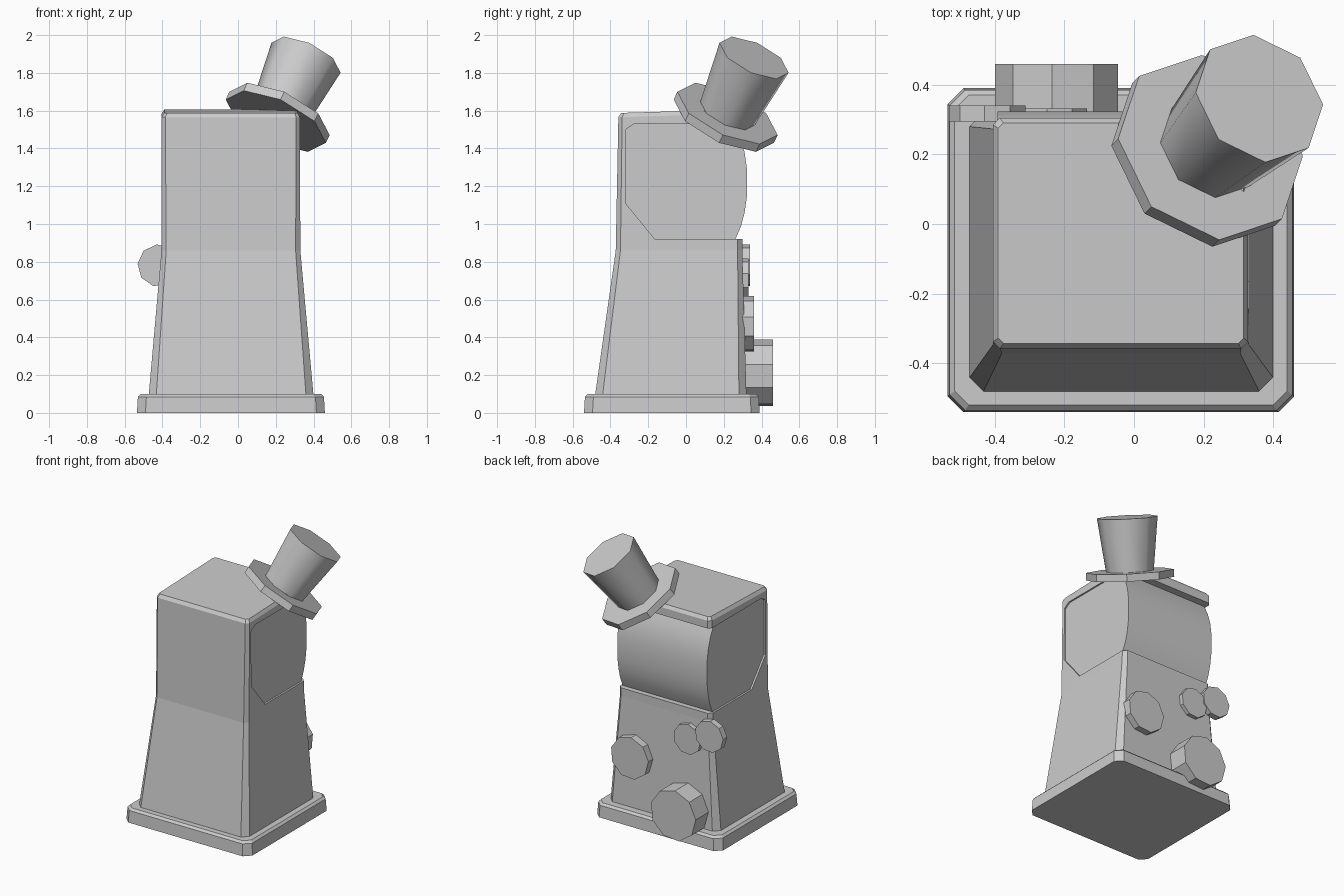
import bpy, bmesh
from math import radians, pi
from mathutils import Matrix, Vector

if "Cube" in bpy.data.objects:
    bpy.data.objects.remove(bpy.data.objects["Cube"])


def make_object(name, bm, smooth=False):
    bmesh.ops.recalc_face_normals(bm, faces=bm.faces)
    me = bpy.data.meshes.new(name)
    bm.to_mesh(me)
    bm.free()
    ob = bpy.data.objects.new(name, me)
    bpy.context.collection.objects.link(ob)
    if smooth:
        bpy.ops.object.select_all(action='DESELECT')
        ob.select_set(True)
        bpy.context.view_layer.objects.active = ob
        bpy.ops.object.shade_smooth_by_angle(angle=radians(46))
    return ob


def loft(name, rings, smooth=False):
    bm = bmesh.new()
    loops = [[bm.verts.new(p) for p in r] for r in rings]
    n = len(loops[0])
    for a, b in zip(loops, loops[1:]):
        for i in range(n):
            j = (i + 1) % n
            bm.faces.new((a[i], a[j], b[j], b[i]))
    bm.faces.new(loops[0][::-1])
    bm.faces.new(loops[-1])
    return make_object(name, bm, smooth)


def chamfered_rect(z, x0, x1, y0, y1, c, slope=0.0):
    pts = [(x0 + c, y0), (x1 - c, y0), (x1, y0 + c), (x1, y1 - c),
           (x1 - c, y1), (x0 + c, y1), (x0, y1 - c), (x0, y0 + c)]
    return [(x, y, z + slope * (y - y0)) for x, y in pts]


def prism_x(name, profile, x0, x1, smooth=False):
    return loft(name, [[(x, y, z) for y, z in profile] for x in (x0, x1)], smooth)


def cone(name, sides, r1, r2, depth, matrix, smooth=False):
    bm = bmesh.new()
    bmesh.ops.create_cone(bm, cap_ends=True, segments=sides, radius1=r1,
                          radius2=r2, depth=depth, matrix=matrix)
    return make_object(name, bm, smooth)


# plinth
loft("base_plate", [
    chamfered_rect(0.0, -0.535, 0.46, -0.54, 0.39, 0.045),
    chamfered_rect(0.085, -0.53, 0.455, -0.535, 0.385, 0.045),
    chamfered_rect(0.10, -0.515, 0.44, -0.52, 0.37, 0.04)])

# tapered cabinet with a window opening cut through the sides and back
body = loft("cabinet", [
    chamfered_rect(0.09, -0.473, 0.40, -0.482, 0.32, 0.04),
    chamfered_rect(0.86, -0.405, 0.33, -0.372, 0.298, 0.025),
    chamfered_rect(1.565, -0.405, 0.328, -0.358, 0.305, 0.02, 0.03),
    chamfered_rect(1.588, -0.39, 0.315, -0.343, 0.29, 0.015, 0.03)])

opening = [(-0.32, 1.11), (-0.32, 1.50), (-0.275, 1.53), (0.6, 1.53),
           (0.6, 0.92), (-0.165, 0.92)]
cutter = prism_x("window_cutter", opening, -0.8, 0.8)
cutter.hide_render = True
cutter.hide_viewport = True
cut = body.modifiers.new("window", 'BOOLEAN')
cut.operation = 'DIFFERENCE'
cut.solver = 'EXACT'
cut.object = cutter

# bulging window filling the opening
glass = [(-0.32, 1.11), (-0.32, 1.50), (-0.275, 1.53), (0.25, 1.53),
         (0.285, 1.46), (0.31, 1.38), (0.323, 1.29), (0.323, 1.15),
         (0.31, 1.06), (0.292, 0.99), (0.262, 0.92), (-0.165, 0.92)]
prism_x("window_bulge", glass, -0.392, 0.317, True)

# round discs on the back: name, x, z, radius, y of the outer face
for name, x, z, r, y in [("small_disc_outer", -0.42, 0.78, 0.112, 0.34),
                         ("small_disc_inner", -0.24, 0.71, 0.108, 0.332),
                         ("medium_disc", 0.195, 0.47, 0.15, 0.36),
                         ("large_disc", -0.22, 0.21, 0.18, 0.46)]:
    y0 = 0.295
    m = (Matrix.Translation((x, (y0 + y) / 2, z))
         @ Matrix.Rotation(pi / 2, 4, 'X') @ Matrix.Rotation(radians(5), 4, 'Z'))
    cone(name, 9, r, r, y - y0, m)

# tilted hat on the back right corner
tilt = (Matrix.Translation((0.21, 0.21, 1.565)) @ Matrix.Rotation(pi / 4, 4, 'Z')
        @ Matrix.Rotation(radians(34), 4, 'Y'))
cone("hat_brim", 8, 0.29, 0.29, 0.05, tilt)
cone("hat_crown", 8, 0.157, 0.2, 0.36,
     tilt @ Matrix.Translation((0, 0, 0.2)), True)
